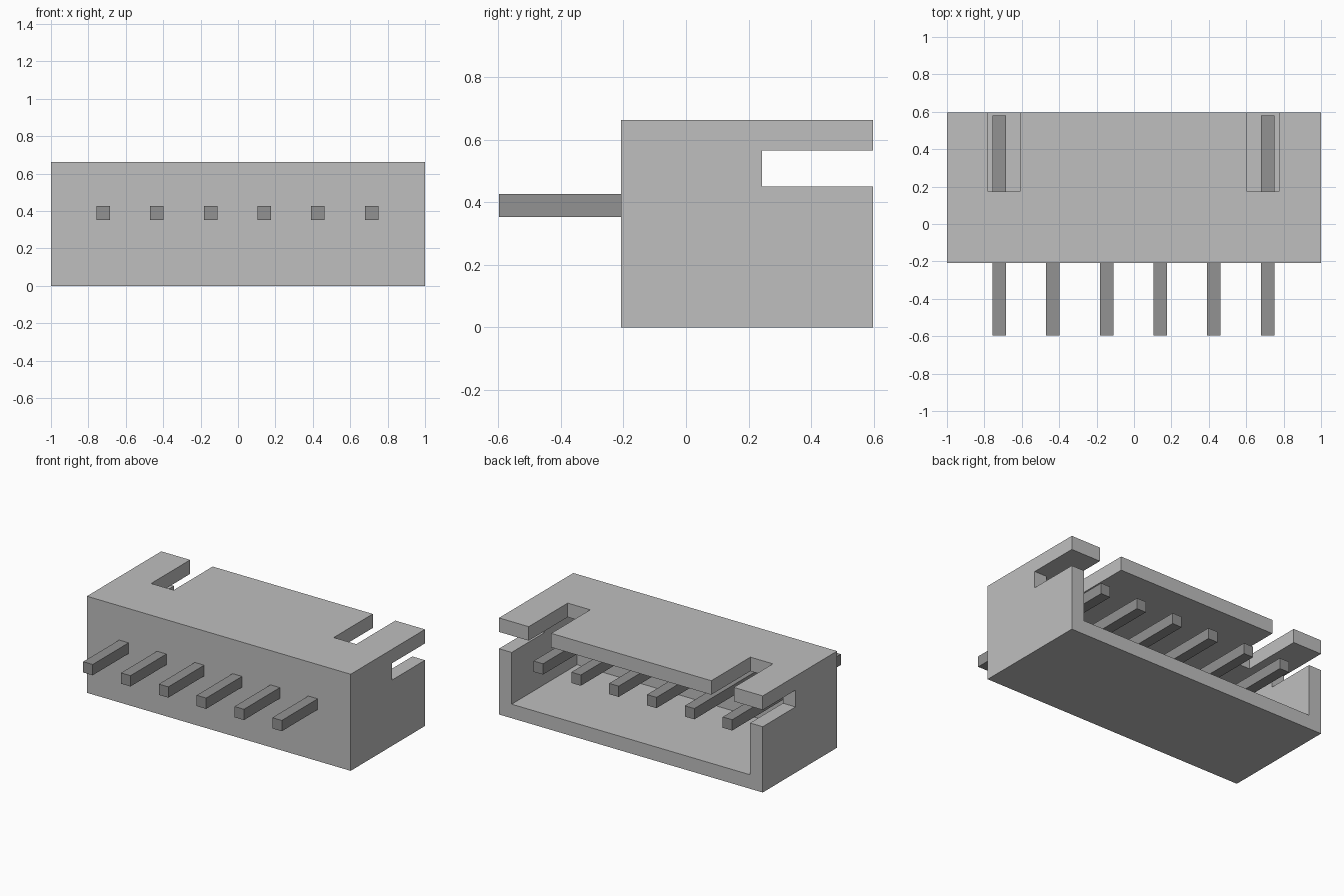
import bpy
import bmesh
from mathutils import Matrix, Vector

cube = bpy.data.objects.get("Cube")
if cube:
    bpy.data.objects.remove(cube, do_unlink=True)


def make_material(name, grey):
    mat = bpy.data.materials.new(name)
    mat.use_nodes = True
    colour = (grey, grey, grey, 1.0)
    mat.diffuse_color = colour
    mat.node_tree.nodes["Principled BSDF"].inputs["Base Color"].default_value = colour
    return mat


def box(name, lo, hi, mat=None):
    """Axis-aligned box between two corners."""
    lo, hi = Vector(lo), Vector(hi)
    centre = (lo + hi) / 2
    bm = bmesh.new()
    bmesh.ops.create_cube(bm, size=1, matrix=Matrix.Diagonal((*(hi - lo), 1)))
    mesh = bpy.data.meshes.new(name)
    bm.to_mesh(mesh)
    bm.free()
    obj = bpy.data.objects.new(name, mesh)
    obj.location = centre
    bpy.context.collection.objects.link(obj)
    if mat:
        mesh.materials.append(mat)
    return obj


def cut(target, lo, hi):
    """Subtract a box from the target and discard the cutter."""
    cutter = box("cutter", lo, hi)
    cutter.hide_render = True
    mod = target.modifiers.new("cut", 'BOOLEAN')
    mod.operation = 'DIFFERENCE'
    mod.solver = 'EXACT'
    mod.object = cutter
    bpy.context.view_layer.objects.active = target
    bpy.ops.object.modifier_apply(modifier=mod.name)
    bpy.data.objects.remove(cutter, do_unlink=True)


plastic = make_material("light grey plastic", 0.52)
metal = make_material("dark grey metal", 0.29)

FRONT, BACK, HEIGHT, WALL = -0.208, 0.597, 0.662, 0.096
CEILING = HEIGHT - WALL
OFFSET = -0.003  # pins and roof notches sit slightly off centre

# Housing: a block hollowed out from the back
housing = box("housing", (-1, FRONT, 0), (1, BACK, HEIGHT), plastic)
cut(housing, (-1 + WALL, FRONT + WALL, WALL), (1 - WALL, BACK + 0.1, CEILING))

# Slots through both side walls, just below the roof
cut(housing, (-1.1, 0.242, 0.451), (1.1, BACK + 0.2, CEILING))

# Notches in the back edge of the roof
for side in (-1, 1):
    x = side * 0.6925 + OFFSET
    cut(housing, (x - 0.0855, 0.174, 0.5), (x + 0.0855, BACK + 0.3, HEIGHT + 0.1))

# Row of straight square pins passing through the front wall
for i in range(6):
    x = (i - 2.5) * 0.2868 + OFFSET
    box(f"pin_{i + 1}", (x - 0.036, -0.597, 0.353), (x + 0.036, 0.58, 0.427), metal)
